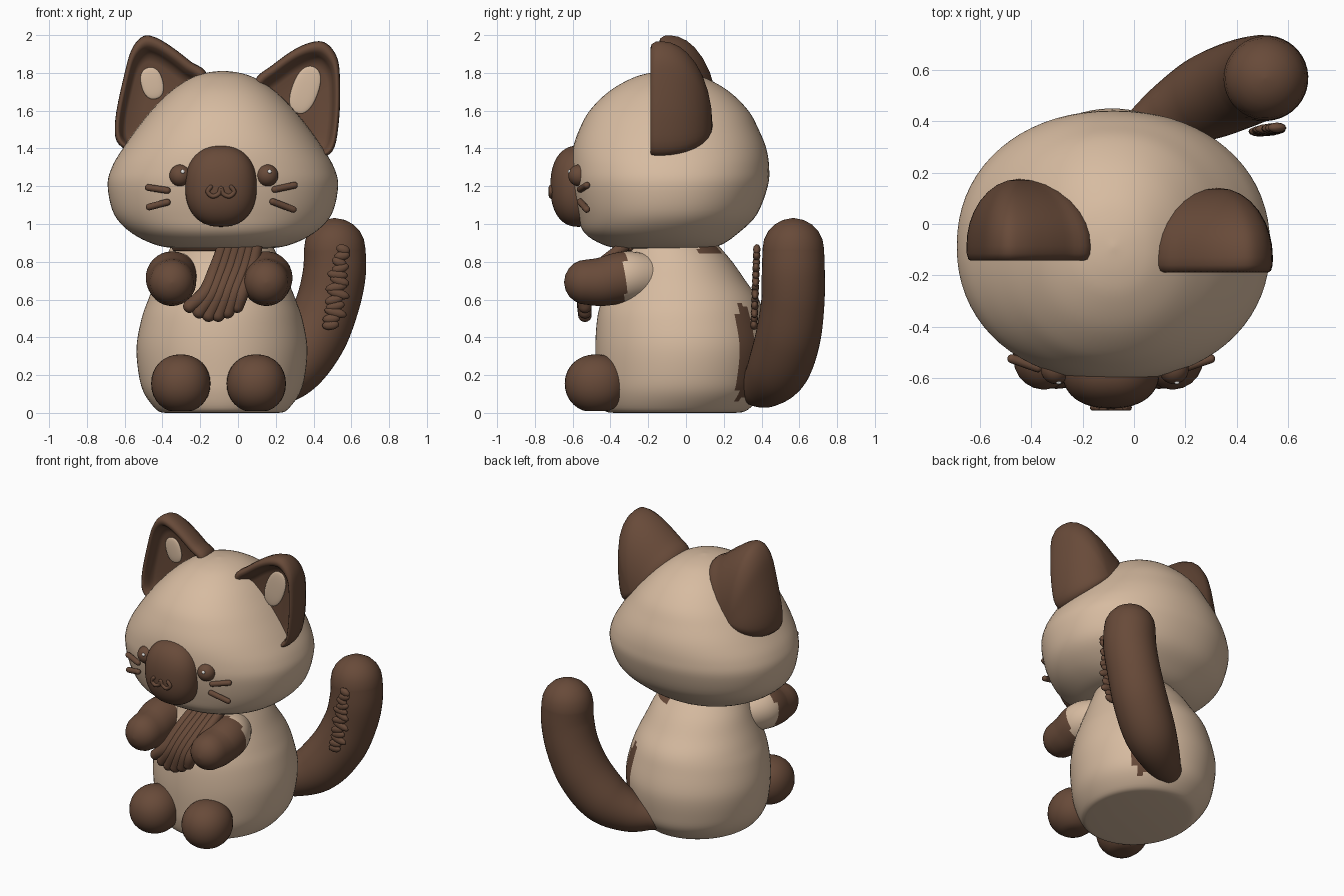
import bpy, bmesh, math, random
from mathutils import Vector

if "Cube" in bpy.data.objects:
    bpy.data.objects.remove(bpy.data.objects["Cube"])

random.seed(4)


def material(name, rgb):
    m = bpy.data.materials.new(name)
    m.diffuse_color = (*rgb, 1)
    m.use_nodes = True
    m.node_tree.nodes["Principled BSDF"].inputs["Base Color"].default_value = m.diffuse_color
    return m


CREAM = material("cream", (0.68, 0.50, 0.355))
BROWN = material("brown", (0.138, 0.069, 0.041))
WHITE = material("white", (0.9, 0.88, 0.85))


def spline(pts, steps, closed=False):
    """Catmull-Rom through tuples of any length."""
    n, out = len(pts), []
    for i in range(n if closed else n - 1):
        ids = [i - 1, i, i + 1, i + 2]
        a, b, c, d = [pts[j % n] if closed else pts[min(max(j, 0), n - 1)] for j in ids]
        for s in range(steps):
            t = s / steps
            out.append(tuple(0.5 * (2 * q + (r - p) * t + (2 * p - 5 * q + 4 * r - w) * t * t
                                    + (3 * q - p - 3 * r + w) * t ** 3)
                             for p, q, r, w in zip(a, b, c, d)))
    return out if closed else out + [tuple(pts[-1])]


def loft(name, rings, mats, rule=None):
    """Skin a list of equal rings of points and cap both ends."""
    bm = bmesh.new()
    vs = [[bm.verts.new(p) for p in ring] for ring in rings]
    n = len(vs[0])
    for a, b in zip(vs, vs[1:]):
        for i in range(n):
            bm.faces.new((a[i], a[(i + 1) % n], b[(i + 1) % n], b[i]))
    bm.faces.new(vs[0][::-1])
    bm.faces.new(vs[-1])
    bmesh.ops.recalc_face_normals(bm, faces=bm.faces)
    for f in bm.faces:
        f.smooth = True
        if rule and rule(f.calc_center_median()):
            f.material_index = 1
    me = bpy.data.meshes.new(name)
    bm.to_mesh(me)
    bm.free()
    for m in mats:
        me.materials.append(m)
    ob = bpy.data.objects.new(name, me)
    bpy.context.collection.objects.link(ob)
    return ob


def spow(v, e):
    return math.copysign(abs(v) ** e, v)


def stack(name, cx, table, mats, power=2.0, rule=None, seg=72):
    """Horizontal oval rings: z, half width, y centre, half depth."""
    rings = []
    for z, hw, yc, hd in spline(table, 5):
        ang = [2 * math.pi * i / seg for i in range(seg)]
        rings.append([(cx + hw * spow(math.cos(a), 2 / power),
                       yc + hd * spow(math.sin(a), 2 / power), z) for a in ang])
    return loft(name, rings, mats, rule)


def blob(name, c, r, mat, power=2.0, tilt=0.0, floor=None, seg=32):
    """Ellipsoid, optionally squarish, tilted about y, flattened at a floor."""
    rings, e = [], 2 / power
    for j in range(seg // 2 + 1):
        b = math.pi * (j / (seg // 2) - 0.5) * 0.995
        ring = []
        for i in range(seg):
            a = 2 * math.pi * i / seg
            x = r[0] * spow(math.cos(a), e) * spow(math.cos(b), e)
            y = r[1] * spow(math.sin(a), e) * spow(math.cos(b), e)
            z = r[2] * spow(math.sin(b), e)
            x, z = (x * math.cos(tilt) + z * math.sin(tilt), z * math.cos(tilt) - x * math.sin(tilt))
            z += c[2]
            ring.append((c[0] + x, c[1] + y, z if floor is None else max(z, floor)))
        rings.append(ring)
    return loft(name, rings, [mat])


def tube(name, pts, mats, seg=16, steps=6, rule=None, up=(0.13, 0.31, 0.94)):
    """Round-ended tube through points (x, y, z, radius)."""
    sp = spline(pts, steps)
    P = [Vector(p[:3]) for p in sp]
    R = [p[3] for p in sp]
    T = [(P[min(i + 1, len(P) - 1)] - P[max(i - 1, 0)]).normalized() for i in range(len(P))]
    caps = [math.radians(a) for a in (88, 70, 52, 35, 18)]
    line = [(P[0] - T[0] * R[0] * math.sin(a), R[0] * math.cos(a), T[0]) for a in caps]
    line += list(zip(P, R, T))
    line += [(P[-1] + T[-1] * R[-1] * math.sin(a), R[-1] * math.cos(a), T[-1]) for a in caps[::-1]]
    rings, u = [], Vector(up)
    for p, r, t in line:
        u = (u - t * u.dot(t)).normalized()
        w = t.cross(u)
        rings.append([p + r * (u * math.cos(k) + w * math.sin(k))
                      for k in (2 * math.pi * i / seg for i in range(seg))])
    return loft(name, rings, mats, rule)


# Pear-shaped body with a dark patch around the tail root
stack("body", -0.085, [
    (0.0, .30, -.06, .32), (.015, .345, -.055, .38), (.10, .41, -.03, .435), (.20, .44, -.02, .455),
    (.35, .452, -.015, .465), (.50, .425, -.025, .445), (.60, .39, -.03, .415), (.70, .35, -.045, .36),
    (.80, .31, -.06, .305), (.90, .26, -.09, .25)], [CREAM, BROWN],
    rule=lambda c: (c.x > .16 and c.y > .27 and c.z < .58) or (c.x > 0 and c.y > .06 and c.z > .84))

# Wide-cheeked head
stack("head", -0.08, [
    (.868, .20, -.13, .18), (.885, .34, -.125, .30), (.95, .48, -.13, .405), (1.05, .575, -.10, .475),
    (1.20, .61, -.087, .52), (1.30, .588, -.085, .525), (1.40, .53, -.087, .512), (1.50, .46, -.09, .475),
    (1.60, .38, -.09, .42), (1.70, .28, -.09, .32), (1.77, .175, -.09, .20), (1.80, .09, -.09, .10),
    (1.811, .005, -.09, .005)], [CREAM], power=2.15)


# Ears: domed back, rolled rim, sunken front with a pale patch
def ear(name, outline, c, y0, depth, patch, size, tilt):
    edge = spline(outline, 5, closed=True)
    layers = [(math.cos(a), y0 + depth * math.sin(a)) for a in
              (math.radians(d) for d in (89, 78, 66, 54, 42, 30, 20, 10, 0))]
    layers += [(.995, y0 - .03), (.965, y0 - .052), (.92, y0 - .058), (.87, y0 - .045),
               (.82, y0 - .01), (.78, y0 + .02), (.70, y0 + .032), (.3, y0 + .036)]
    rings = [[(c[0] + (x - c[0]) * s, y, c[1] + (z - c[1]) * s) for x, z in edge] for s, y in layers]
    loft(name, rings, [BROWN])
    blob(name + "_patch", (patch[0], y0 + .03, patch[1]), (size[0], .012, size[1]), CREAM, 2.3, tilt)


ear("right_ear", [(.54, 1.76), (.525, 1.88), (.47, 1.955), (.40, 1.965), (.30, 1.925), (.18, 1.84),
                  (.09, 1.76), (.08, 1.6), (.2, 1.42), (.40, 1.36), (.50, 1.385), (.535, 1.55)],
    (.33, 1.52), -.13, .27, (.355, 1.71), (.07, .13), .35)
ear("left_ear", [(-.60, 1.80), (-.56, 1.93), (-.50, 1.995), (-.43, 1.985), (-.34, 1.93), (-.25, 1.86),
                 (-.165, 1.79), (-.2, 1.6), (-.32, 1.45), (-.5, 1.38), (-.63, 1.42), (-.65, 1.55)],
    (-.45, 1.53), -.085, .26, (-.455, 1.745), (.058, .085), -.25)

# Muzzle and mouth
blob("muzzle", (-.09, -.57, 1.2), (.19, .148, .215), BROWN, 2.3, seg=48)
tube("mouth", [(-.09 + x, -.715, z, .012) for x, z in
               [(-.055, 1.195), (-.07, 1.17), (-.045, 1.147), (-.012, 1.16), (0, 1.19),
                (.012, 1.16), (.045, 1.147), (.07, 1.17), (.055, 1.195)]], [BROWN], seg=10)

# Eyes with highlights, feet and arms on both sides
for side, name in ((-1, "left"), (1, "right")):
    ex = -.075 + side * .23
    blob(name + "_eye", (ex, -.565, 1.257), (.058, .058, .058), BROWN)
    blob(name + "_eye_glint", (ex + .012, -.617, 1.277), (.011, .008, .011), WHITE, seg=12)
    blob(name + "_foot", (-.103 + side * .2, -.475, .155), (.157, .167, .155), BROWN, 2.1, floor=.01)
    ax = -.1 + side * .25
    tube(name + "_arm", [(ax, -.525, .692, .12), (ax, -.44, .695, .129), (ax, -.32, .72, .135),
                         (ax - side * .05, -.2, .72, .12)],
         [CREAM, BROWN], seg=32, steps=8, rule=lambda c: c.y < -.32)

# Whiskers
for i, (x1, z1, x2, z2) in enumerate([(-.475, 1.193, -.375, 1.178), (-.47, 1.09, -.375, 1.115),
                                      (.195, 1.183, .298, 1.205), (.185, 1.118, .292, 1.077)]):
    ya, yb = (-.525, -.56) if x1 < 0 else (-.56, -.525)
    tube("whisker_%d" % (i + 1), [(x1, ya, z1, .018), (x2, yb, z2, .018)], [BROWN], seg=12)

# Pleated neckerchief and collar
for i in range(6):
    t = i / 5
    dip = .05 * math.sin(math.pi * t)
    tube("neckerchief_fold_%d" % (i + 1), [
        (-.08 + .18 * t, -.33, .88, .03), (-.12 + .19 * t, -.47, .76, .036),
        (-.17 + .19 * t, -.535, .64, .04), (-.255 + .25 * t, -.535, .565 - dip, .036)], [BROWN])
tube("collar", [(-.33, -.20, .875, .02), (-.24, -.30, .88, .025), (-.09, -.345, .88, .025),
                (.08, -.29, .88, .025)], [BROWN])

# Tail curling up to one side
tube("tail", [(.02, .35, .13, .09), (.14, .42, .155, .13), (.28, .49, .24, .165), (.40, .54, .40, .172),
              (.475, .565, .58, .168), (.51, .568, .74, .167), (.512, .568, .868, .163)],
     [BROWN], seg=40, steps=8)

# Ragged tuft strip on the front of the tail
for i in range(13):
    t = i / 12
    w = .03 + .025 * math.sin(math.pi * min(1, .25 + t * .75)) + random.uniform(-.006, .01)
    blob("tail_tuft_%d" % (i + 1), (.50 + .055 * t + random.uniform(-.012, .012), .36 + .015 * t,
                                    .465 + .40 * t), (w, .02, .026), BROWN, 2,
         random.uniform(-.5, .5), seg=12)
